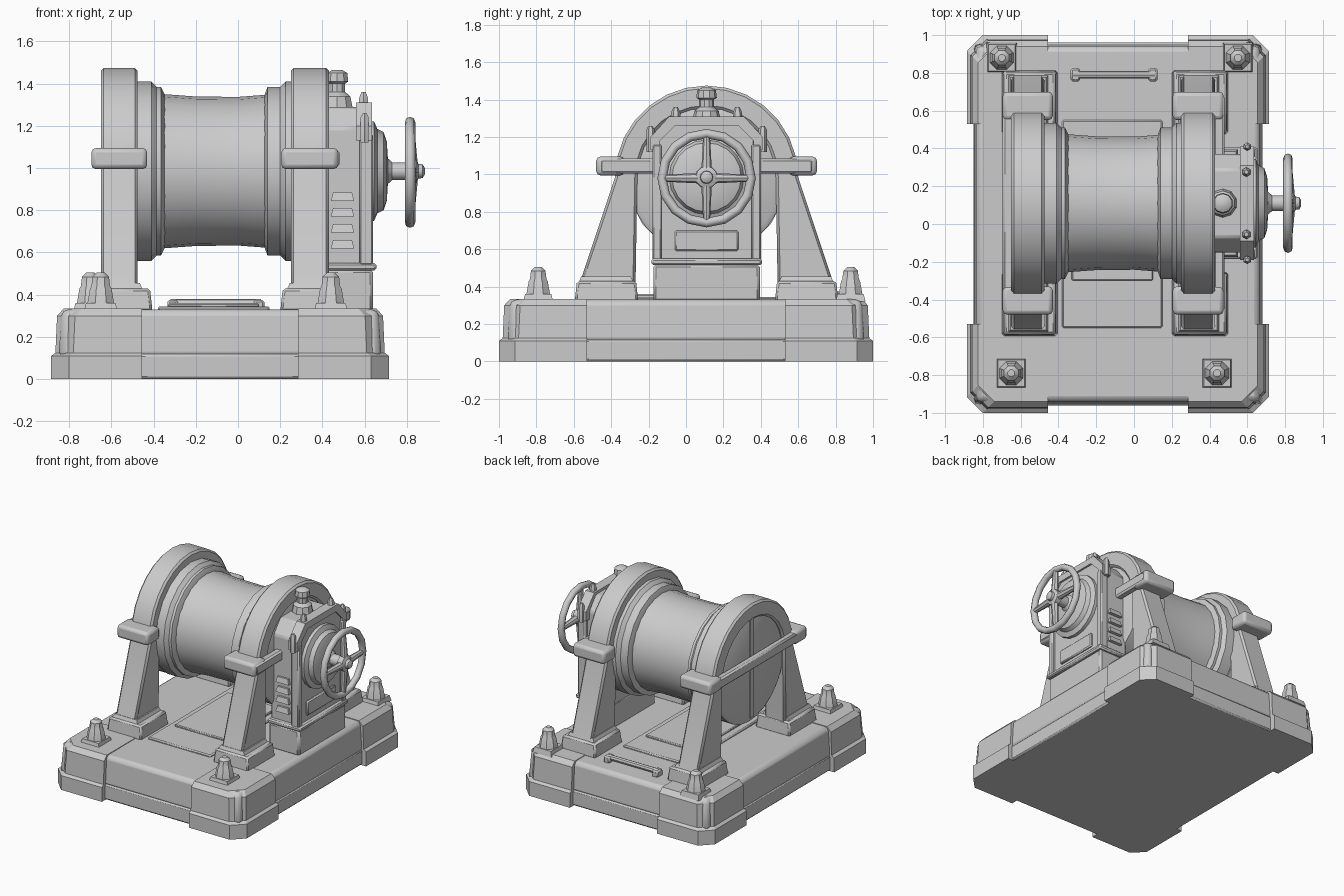
import bpy, bmesh, math
from mathutils import Vector

if "Cube" in bpy.data.objects:
    bpy.data.objects.remove(bpy.data.objects["Cube"])

grey = bpy.data.materials.new("plain_grey")
grey.use_nodes = True
COLOUR = (0.6, 0.6, 0.6, 1)
grey.diffuse_color = COLOUR
grey.node_tree.nodes["Principled BSDF"].inputs["Base Color"].default_value = COLOUR

AY, AZ = 0.11, 0.985  # drum axis


def finish(name, bm, bevel=0, segments=1, angle=35):
    bmesh.ops.recalc_face_normals(bm, faces=bm.faces)
    mesh = bpy.data.meshes.new(name)
    bm.to_mesh(mesh)
    bm.free()
    mesh.materials.append(grey)
    ob = bpy.data.objects.new(name, mesh)
    bpy.context.collection.objects.link(ob)
    if bevel:
        mod = ob.modifiers.new("bevel", "BEVEL")
        mod.width, mod.segments = bevel, segments
        mod.limit_method = "ANGLE"
        mod.angle_limit = math.radians(30)
    bpy.ops.object.select_all(action="DESELECT")
    ob.select_set(True)
    bpy.context.view_layer.objects.active = ob
    bpy.ops.object.shade_smooth_by_angle(angle=math.radians(angle))
    return ob


def loft(name, rings, closed=False, **kw):
    """Skin matching rings of points; cap the ends unless closed into a loop."""
    bm = bmesh.new()
    rows = [[bm.verts.new(p) for p in ring] for ring in rings]
    pairs = list(zip(rows, rows[1:])) + ([(rows[-1], rows[0])] if closed else [])
    for a, b in pairs:
        for i in range(len(a)):
            j = (i + 1) % len(a)
            bm.faces.new((a[i], a[j], b[j], b[i]))
    if not closed:
        bm.faces.new(rows[0])
        bm.faces.new(rows[-1])
    return finish(name, bm, **kw)


def box(name, x, y, z, taper=0, **kw):
    rings = []
    for h, t in ((z[0], 0), (z[1], taper)):
        rings.append([(x[0] + t, y[0] + t, h), (x[1] - t, y[0] + t, h),
                      (x[1] - t, y[1] - t, h), (x[0] + t, y[1] - t, h)])
    return loft(name, rings, **kw)


def circle(r, n, turn=0):
    return [(r * math.cos(turn + math.tau * i / n), r * math.sin(turn + math.tau * i / n))
            for i in range(n)]


def lathe_x(name, profile, n=24, cy=AY, cz=AZ, **kw):
    return loft(name, [[(x, cy + a, cz + b) for a, b in circle(r, n)] for x, r in profile], **kw)


def lathe_z(name, profile, x, y, n=8, **kw):
    return loft(name, [[(x + a, y + b, z) for a, b in circle(r, n, math.pi / n)]
                       for z, r in profile], **kw)


def rod(name, a, b, r0, r1, n=8):
    a, b = Vector(a), Vector(b)
    d = (b - a).normalized()
    u = d.orthogonal().normalized()
    v = d.cross(u)
    return loft(name, [[p + u * s + v * t for s, t in circle(r, n)] for p, r in ((a, r0), (b, r1))])


# Base: plinth, deck and four chamfered corner blocks
CX = -0.085
box("base_foot", (-0.85, 0.68), (-0.96, 0.96), (0, 0.12), bevel=0.012)
box("base_body", (-0.85, 0.68), (-0.955, 0.955), (0.1, 0.33), taper=0.015, bevel=0.03, segments=2)


def corner_ring(sx, sy, inset, z):
    ox, oy, c = 0.80 - inset, 1.0 - inset, 0.085
    pts = [(0.37, 0.53), (ox, 0.53), (ox, oy - c), (ox - c, oy), (0.37, oy)]
    return [(CX + sx * px, sy * py, z) for px, py in pts]


for sx in (-1, 1):
    for sy in (-1, 1):
        steps = [(0, 0), (0, 0.11), (0.02, 0.125), (0.028, 0.3), (0.06, 0.335)]
        loft("base_corner", [corner_ring(sx, sy, i, z) for i, z in steps], angle=25)

# Low deck plates and grab bar
box("deck_plate", (-0.38, 0.15), (-0.55, 0.55), (0.32, 0.345), bevel=0.008)
box("deck_strip", (-0.33, 0.1), (-0.3, 0.35), (0.34, 0.36), bevel=0.006)
rod("deck_bar", (-0.32, 0.79, 0.36), (0.11, 0.79, 0.36), 0.02, 0.02)
for x in (-0.31, 0.1):
    box("deck_bar_end", (x - 0.025, x + 0.025), (0.755, 0.825), (0.32, 0.375), bevel=0.01)

# Anchor bolts
for x, y in ((-0.65, -0.79), (0.44, -0.79), (-0.7, 0.88), (0.55, 0.88)):
    box("bolt_pad", (x - 0.08, x + 0.08), (y - 0.08, y + 0.08), (0.32, 0.36), taper=0.01)
    lathe_z("anchor_bolt", [(0.35, 0.07), (0.43, 0.055), (0.44, 0.048), (0.485, 0.042),
                            (0.505, 0.02)], x, y)

# Cable drum with end flanges
lathe_x("drum", [(-0.44, 0.37), (-0.35, 0.365), (-0.2, 0.354), (0.0, 0.352), (0.13, 0.362),
                 (0.27, 0.37)], angle=50)
lathe_x("drum_flange_right", [(-0.5, 0.425), (-0.41, 0.425), (-0.385, 0.4), (-0.365, 0.4),
                              (-0.345, 0.36)], n=20)
lathe_x("drum_flange_left", [(0.125, 0.36), (0.14, 0.4), (0.2, 0.4), (0.225, 0.425),
                             (0.3, 0.425)], n=20)


# Arched side frames with legs, feet and clamping bars
def arc(r, n=14):
    return [(AY - r * math.cos(math.pi * i / n), AZ + r * math.sin(math.pi * i / n))
            for i in range(n + 1)]


outer = [(-0.575, 0.4)] + arc(0.49) + [(0.795, 0.4)]
inner = [(-0.27, 0.4)] + arc(0.37) + [(0.49, 0.4)]
for side, x0, x1 in (("right", -0.65, -0.475), ("left", 0.25, 0.43)):
    loft("frame_" + side, [[(x0, *o), (x1, *o), (x1, *i), (x0, *i)]
                           for o, i in zip(outer, inner)], bevel=0.014)
    lathe_x("frame_disc_" + side, [(x0 + 0.02, 0.395), (x0 + 0.035, 0.42),
                                   (x1 - 0.035, 0.42), (x1 - 0.02, 0.395)], n=28)
    for s in (-1, 1):
        y = AY + s * 0.535
        box("frame_foot_" + side, (x0 - 0.05, x1 + 0.07), (y - 0.17, y + 0.17), (0.32, 0.43),
            taper=0.012, bevel=0.012)
        box("leg_collar_" + side, (x0 - 0.02, x1 + 0.025), (y - 0.15, y + 0.145), (0.42, 0.455),
            taper=0.015)
        ys = sorted((AY + s * 0.44, AY + s * 0.59))
        box("clamp_block_" + side, (x0 - 0.045, x1 + 0.045), ys, (0.995, 1.095),
            bevel=0.022, segments=2)
    bar_x = (x0 - 0.045, x0 + 0.01) if x0 < 0 else (x1 - 0.01, x1 + 0.05)
    box("clamp_bar_" + side, bar_x, (AY - 0.57, AY + 0.57), (1.005, 1.085), bevel=0.012)
box("disc_rib", (-0.64, -0.615), (AY - 0.02, AY + 0.02), (0.6, 1.36))

# Gear housing
shape = [(-0.26, 0.5), (-0.26, 1.19), (-0.18, 1.29), (0.18, 1.29), (0.26, 1.19), (0.26, 0.5)]
loft("gear_housing", [[(x, AY + y, z) for y, z in shape] for x in (0.38, 0.62)], bevel=0.012)
box("housing_plinth", (0.38, 0.64), (AY - 0.285, AY + 0.285), (0.32, 0.52), bevel=0.015)
box("housing_ledge", (0.38, 0.655), (AY - 0.295, AY + 0.295), (0.515, 0.55), bevel=0.01)
rim = [(-0.3, 1.13), (-0.3, 1.2), (-0.2, 1.31), (0.2, 1.31), (0.3, 1.2), (0.3, 1.13),
       (0.25, 1.13), (0.25, 1.18), (0.17, 1.26), (-0.17, 1.26), (-0.25, 1.18), (-0.25, 1.13)]
loft("housing_rim", [[(x, AY + y, z) for y, z in rim] for x in (0.56, 0.635)])
for s in (-1, 1):
    y = AY + s * 0.265
    box("housing_pillar", (0.575, 0.64), (y - 0.025, y + 0.025), (0.54, 1.16), bevel=0.008)
    for k in range(4):
        z = 0.62 + k * 0.075
        box("housing_louver", (0.44, 0.55), (y - 0.02, y + 0.02), (z, z + 0.04), taper=0.01)
    lathe_z("rim_bolt", [(1.18, 0.025), (1.33, 0.025), (1.36, 0.012)], 0.595,
            AY + s * 0.165, n=6)
    lathe_z("shoulder_bolt", [(1.12, 0.022), (1.24, 0.022), (1.26, 0.01)], 0.6, AY + s * 0.3, n=6)
box("lower_panel", (0.61, 0.635), (AY - 0.17, AY + 0.17), (0.59, 0.7), bevel=0.008)

# Filler cap on top
lathe_z("filler_cap", [(1.27, 0.08), (1.34, 0.065), (1.36, 0.04), (1.4, 0.04), (1.41, 0.055),
                       (1.45, 0.05), (1.465, 0.025)], 0.47, AY, n=10)

# Bearing cover, shaft and handwheel
lathe_x("bearing_cover", [(0.6, 0.235), (0.645, 0.235), (0.66, 0.2), (0.69, 0.185),
                          (0.705, 0.14), (0.71, 0.06)], n=20)
lathe_x("wheel_shaft", [(0.7, 0.07), (0.73, 0.042), (0.8, 0.042), (0.805, 0.06), (0.845, 0.058),
                        (0.855, 0.035), (0.875, 0.032), (0.885, 0.015)], n=12)
WX, WZ, WR = 0.815, 0.98, 0.238
wheel = []
for k in range(16):
    t = math.tau * k / 16
    wheel.append([(WX + b, AY + (WR + a) * math.cos(t), WZ + (WR + a) * math.sin(t))
                  for a, b in circle(0.025, 8)])
loft("handwheel_rim", wheel, closed=True, angle=60)
for k in range(4):
    t = math.pi / 2 * k
    rod("handwheel_spoke", (WX + 0.01, AY, WZ),
        (WX, AY + WR * math.cos(t), WZ + WR * math.sin(t)), 0.03, 0.018)
